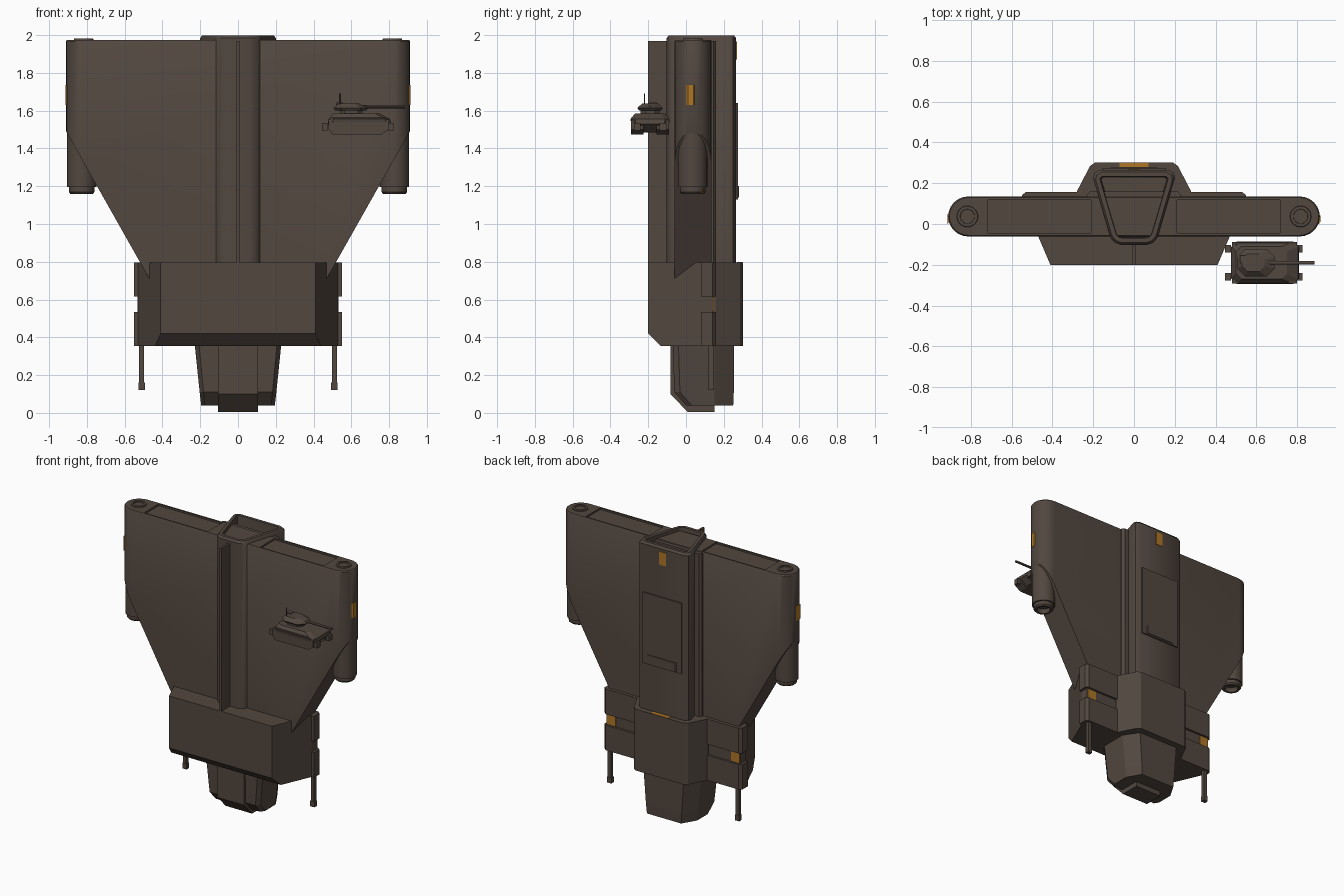
import bpy, bmesh, math
from mathutils import Vector

if "Cube" in bpy.data.objects:
    bpy.data.objects.remove(bpy.data.objects["Cube"])


def material(name, rgb):
    m = bpy.data.materials.new(name)
    m.diffuse_color = (*rgb, 1)
    m.use_nodes = True
    m.node_tree.nodes["Principled BSDF"].inputs["Base Color"].default_value = m.diffuse_color
    return m


HULL = material("hull brown", (0.084, 0.063, 0.050))
AMBER = material("amber light", (0.42, 0.18, 0.02))


def finish(name, bm, mat=HULL, smooth=False):
    bmesh.ops.recalc_face_normals(bm, faces=bm.faces)
    me = bpy.data.meshes.new(name)
    bm.to_mesh(me)
    bm.free()
    ob = bpy.data.objects.new(name, me)
    bpy.context.collection.objects.link(ob)
    me.materials.append(mat)
    if smooth:
        bpy.context.view_layer.objects.active = ob
        ob.select_set(True)
        bpy.ops.object.shade_smooth_by_angle(angle=math.radians(35))
        ob.select_set(False)
    return ob


def loft(name, rings, mat=HULL, smooth=False, pocket=None):
    """Skin matching rings of 3D points; pocket=(rim, depth) hollows the last cap."""
    bm = bmesh.new()
    rows = [[bm.verts.new(p) for p in r] for r in rings]
    n = len(rows[0])
    for a, b in zip(rows, rows[1:]):
        for i in range(n):
            bm.faces.new((a[i], a[(i + 1) % n], b[(i + 1) % n], b[i]))
    bm.faces.new(rows[0][::-1])
    cap = bm.faces.new(rows[-1])
    bmesh.ops.recalc_face_normals(bm, faces=bm.faces)
    if pocket:
        bmesh.ops.inset_region(bm, faces=[cap], thickness=pocket[0])
        bmesh.ops.inset_region(bm, faces=[cap], thickness=0.006, depth=-pocket[1])
    return finish(name, bm, mat, smooth)


def mirrored(half):
    return half + [(-x, y) for x, y in reversed(half)]


def level(pts, z, s=1.0, c=(0, 0)):
    return [(c[0] + (x - c[0]) * s, c[1] + (y - c[1]) * s, z) for x, y in pts]


def prism(name, pts, z0, z1, **kw):
    return loft(name, [level(pts, z0), level(pts, z1)], **kw)


def box(name, x0, x1, y0, y1, z0, z1, mat=HULL):
    return prism(name, [(x0, y0), (x1, y0), (x1, y1), (x0, y1)], z0, z1, mat=mat)


def circle(cx, cy, r, n=24):
    return [(cx + r * math.cos(2 * math.pi * i / n), cy + r * math.sin(2 * math.pi * i / n)) for i in range(n)]


# Wing: rounded slab with its lower corners sliced away
arc = [(0.813 + 0.098 * math.cos(a), 0.037 + 0.098 * math.sin(a))
       for a in [math.radians(-90 + 15 * i) for i in range(13)]]
outline = mirrored(arc)
wing = loft("wing", [level(outline, 0.7), level(outline, 1.967),
                     [(x * 0.994, 0.037 + (y - 0.037) * 0.95, 1.975) for x, y in outline]])
bm = bmesh.new()
bm.from_mesh(wing.data)
for s in (1, -1):
    cut = bmesh.ops.bisect_plane(bm, geom=bm.verts[:] + bm.edges[:] + bm.faces[:],
                                 plane_co=(s * 0.52, 0, 0.8), plane_no=(s * 0.69, 0, -0.39), clear_outer=True)
    bmesh.ops.holes_fill(bm, edges=[e for e in cut["geom_cut"] if isinstance(e, bmesh.types.BMEdge)])
bmesh.ops.recalc_face_normals(bm, faces=bm.faces)
bm.to_mesh(wing.data)
bm.free()
bpy.context.view_layer.objects.active = wing
wing.select_set(True)
bpy.ops.object.shade_smooth_by_angle(angle=math.radians(35))
wing.select_set(False)

for s in (1, -1):
    # Shallow recess in the wing's top edge
    x0, x1 = sorted((s * 0.21, s * 0.715))
    cutter = box("wing_recess_cutter", x0, x1, -0.045, 0.118, 1.963, 2.1)
    cutter.hide_render = True
    cutter.hide_viewport = True
    mod = wing.modifiers.new("recess", "BOOLEAN")
    mod.object = cutter
    mod.solver = "EXACT"
    # Wingtip engine pod, nozzle and top port
    prism("engine_pod", circle(s * 0.828, 0.035, 0.078), 1.195, 1.9, smooth=True)
    c = (s * 0.828, 0.035)
    loft("engine_nozzle", [level(circle(*c, 0.068), z) for z in (1.25, 1.17)] +
         [level(circle(*c, 0.06), 1.16)], smooth=True, pocket=(0.015, 0.03))
    loft("top_port", [level(circle(s * 0.817, 0.037, 0.057), 1.96), level(circle(s * 0.817, 0.037, 0.05), 1.982)],
         smooth=True, pocket=(0.014, 0.03))
    x0, x1 = sorted((s * 0.905, s * 0.914))
    prism("pod_light", [(x0, 0.0), (x1, 0.01), (x1, 0.04), (x0, 0.05)], 1.63, 1.735, mat=AMBER)
    x0, x1 = sorted((s * 0.835, s * 0.87))
    box("nozzle_light", x0, x1, 0.07, 0.092, 1.165, 1.185, AMBER)

    # Rear side panels split by a groove
    for z0, z1 in ((0.355, 0.535), (0.615, 0.797)):
        pts = [(s * 0.2, 0.08), (s * 0.55, 0.08), (s * 0.55, 0.14), (s * 0.53, 0.158), (s * 0.2, 0.158)]
        prism("side_panel", pts, z0, z1)
    x0, x1 = sorted((s * 0.2, s * 0.532))
    box("side_groove", x0, x1, 0.085, 0.142, 0.53, 0.62)
    x0, x1 = sorted((s * 0.46, s * 0.53))
    box("groove_light", x0, x1, 0.139, 0.147, 0.54, 0.61, AMBER)

    # Landing probe
    x0, x1 = sorted((s * 0.497, s * 0.523))
    box("probe_leg", x0, x1, 0.12, 0.145, 0.14, 0.4)
    x0, x1 = sorted((s * 0.493, s * 0.527))
    box("probe_foot", x0, x1, 0.118, 0.147, 0.12, 0.16)

# Central column with a hollow top and a raised collar
col = mirrored([(0.065, -0.102), (0.09, -0.094), (0.11, -0.075), (0.12, -0.05),
                (0.2, 0.225), (0.195, 0.25), (0.17, 0.265)])
mid = (0, 0.08)
loft("column", [level(col, 0.75), level(col, 1.985), level(col, 1.999, 0.94, mid)],
     smooth=True, pocket=(0.022, 0.09))
prism("column_flange", mirrored([(0.23, 0.12), (0.23, 0.145), (0.215, 0.16)]), 0.75, 1.97)
box("keel_fin", -0.008, 0.008, -0.2, -0.09, 0.75, 1.968)
box("column_light", -0.028, 0.028, 0.262, 0.269, 1.87, 1.965, AMBER)

# Rear hatch with a lower step
door = box("rear_hatch", -0.155, 0.155, 0.26, 0.274, 1.13, 1.64)
prism("hatch_step", mirrored([(0.12, 0.27), (0.11, 0.28)]), 1.14, 1.2)

# Lower block: flared front box with an undercut
front = mirrored([(0.41, -0.2), (0.53, 0.08), (0.53, 0.13)])
lower = mirrored([(0.438, -0.135), (0.53, 0.08), (0.53, 0.13)])
loft("front_block", [level(lower, 0.355), level(front, 0.42), level(front, 0.795)])
prism("rear_block", mirrored([(0.28, 0.1), (0.28, 0.16), (0.215, 0.285), (0.19, 0.302)]), 0.355, 0.797)
box("block_light", -0.07, 0.07, 0.27, 0.3, 0.79, 0.8, AMBER)

# Tapered nose with a protruding centre
def nose(w, y0, y1, z):
    return [(x, y, z) for x, y in mirrored([(w * 0.9, y0), (w, y0 + 0.03), (w, 0.15), (w * 0.7, y1)])]


loft("nose", [nose(0.195, 0.0, 0.25, 0.04), nose(0.203, -0.062, 0.253, 0.11), nose(0.23, -0.07, 0.255, 0.37)])
loft("nose_centre", [[(-0.105, a, z), (0.105, a, z), (0.105, 0.15, z), (-0.105, 0.15, z)]
                     for a, z in ((0.01, 0.004), (-0.083, 0.1), (-0.083, 0.37))])

# Hover tank in front of the right wing
TY = -0.19


def tank_ring(x0, x1, w, z, c=0.025):
    return [(x0, TY - w + c, z), (x0 + c, TY - w, z), (x1 - c, TY - w, z), (x1, TY - w + c, z),
            (x1, TY + w - c, z), (x1 - c, TY + w, z), (x0 + c, TY + w, z), (x0, TY + w - c, z)]


loft("tank_hull", [tank_ring(0.52, 0.76, 0.06, 1.485), tank_ring(0.475, 0.81, 0.1, 1.53),
                   tank_ring(0.48, 0.805, 0.104, 1.555), tank_ring(0.5, 0.75, 0.08, 1.585)])
for s in (1, -1):
    y = TY + s * 0.068
    loft("tank_skirt", [[(a, y - 0.033, z), (b, y - 0.033, z), (b, y + 0.033, z), (a, y + 0.033, z)]
                        for a, b, z in ((0.5, 0.76, 1.475), (0.48, 0.8, 1.5), (0.48, 0.8, 1.55), (0.5, 0.77, 1.565))])
    for x in (0.445, 0.795):
        box("tank_thruster", x, x + 0.03, y - 0.018, y + 0.018, 1.495, 1.535)
loft("turret_ring", [tank_ring(0.54, 0.66, 0.05, z) for z in (1.575, 1.61)])
loft("turret", [tank_ring(0.515, 0.68, 0.06, 1.602, 0.035), tank_ring(0.505, 0.69, 0.068, 1.614, 0.04),
                tank_ring(0.53, 0.64, 0.042, 1.638)])
box("turret_hatch", 0.52, 0.555, -0.19, -0.155, 1.62, 1.642)
rod = circle(0, TY, 0.009, 10)
loft("tank_barrel", [[(x, y, 1.62 + u * k) for u, y in level2] for x, k, level2 in
                     ((0.64, 1, rod), (0.885, 0.8, rod))], smooth=True)
prism("tank_antenna", circle(0.54, -0.22, 0.004, 6), 1.61, 1.692)
